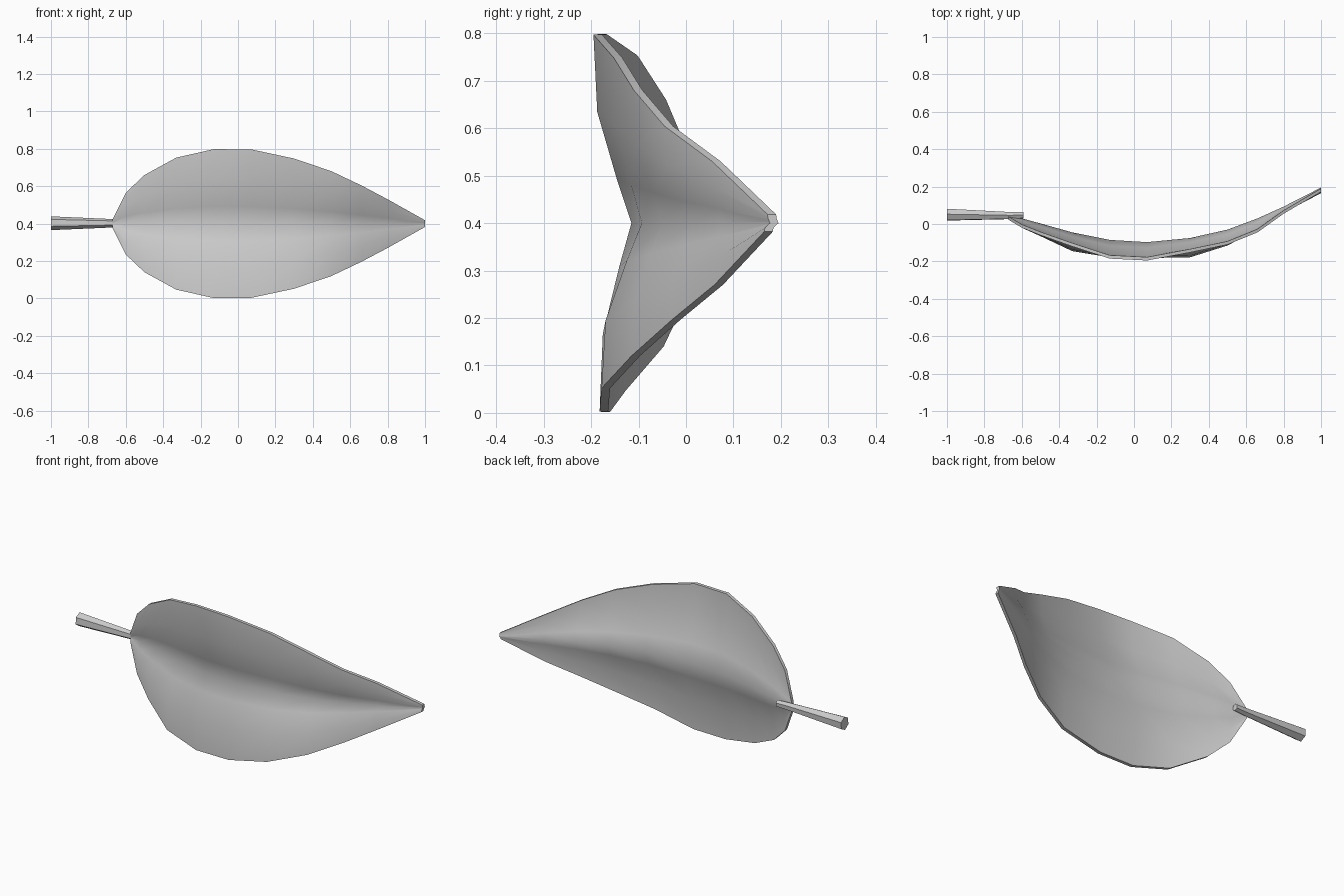
import bpy, bmesh, math
from mathutils import Vector

if "Cube" in bpy.data.objects:
    bpy.data.objects.remove(bpy.data.objects["Cube"])

mat = bpy.data.materials.new("leaf grey")
mat.diffuse_color = (0.6, 0.6, 0.6, 1)
mat.use_nodes = True
mat.node_tree.nodes["Principled BSDF"].inputs["Base Color"].default_value = mat.diffuse_color


def finish(bm, name, angle):
    bmesh.ops.recalc_face_normals(bm, faces=bm.faces)
    me = bpy.data.meshes.new(name)
    bm.to_mesh(me)
    bm.free()
    me.materials.append(mat)
    ob = bpy.data.objects.new(name, me)
    bpy.context.collection.objects.link(ob)
    bpy.ops.object.select_all(action='DESELECT')
    ob.select_set(True)
    bpy.context.view_layer.objects.active = ob
    bpy.ops.object.shade_smooth_by_angle(angle=math.radians(angle))


# Leaf blade stations: x, half width, midrib y, upper edge y, lower edge y (front skin)
STATIONS = [
    (-0.67, 0.025, 0.025, 0.022, 0.022),
    (-0.60, 0.165, 0.012, -0.02, -0.02),
    (-0.50, 0.260, -0.015, -0.06, -0.065),
    (-0.33, 0.353, -0.063, -0.12, -0.145),
    (-0.13, 0.398, -0.103, -0.185, -0.178),
    (0.07, 0.397, -0.115, -0.195, -0.182),
    (0.30, 0.348, -0.093, -0.152, -0.178),
    (0.50, 0.280, -0.048, -0.11, -0.115),
    (0.66, 0.204, 0.012, -0.045, -0.03),
    (0.80, 0.130, 0.075, 0.055, 0.06),
    (1.00, 0.018, 0.177, 0.172, 0.165),
]
# Cross-section: fraction of half width, fraction of the fold depth
SECTION = [(-1, 1), (-0.59, 0.9), (-0.23, 0.38), (0, 0),
           (0.23, 0.38), (0.59, 0.9), (1, 1)]
THICK = 0.018

bm = bmesh.new()
skins = []
for off in (0, THICK):
    grid = []
    for x, w, mid, up, low in STATIONS:
        grid.append([bm.verts.new((x, mid + ((up if s > 0 else low) - mid) * d + off,
                                   0.4 + w * s)) for s, d in SECTION])
    skins.append(grid)
    for a, b in zip(grid, grid[1:]):
        for j in range(len(SECTION) - 1):
            bm.faces.new((a[j], b[j], b[j + 1], a[j + 1]))


# Rim joining the front and back skins
def border(g):
    return (g[0] + [r[-1] for r in g[1:]] + g[-1][-2::-1]
            + [r[0] for r in g[-2:0:-1]])


f, b = border(skins[0]), border(skins[1])
for i in range(len(f)):
    k = (i + 1) % len(f)
    bm.faces.new((f[i], f[k], b[k], b[i]))
finish(bm, "leaf_blade", 50)

# Stem: six-sided tapering tube: x, y, z, radius
bm = bmesh.new()
rings = []
for x, y, z, r in [(-1, 0.05, 0.402, 0.037), (-0.66, 0.045, 0.402, 0.022),
                   (-0.59, 0.047, 0.402, 0.019)]:
    rings.append([bm.verts.new((x, y + r * 0.95 * math.sin(math.radians(60 * i + 4)),
                                z + r * math.cos(math.radians(60 * i + 4))))
                  for i in range(6)])
for p, q in zip(rings, rings[1:]):
    for i in range(6):
        k = (i + 1) % 6
        bm.faces.new((p[i], p[k], q[k], q[i]))
bm.faces.new(rings[0])
bm.faces.new(rings[-1])
finish(bm, "stem", 30)
